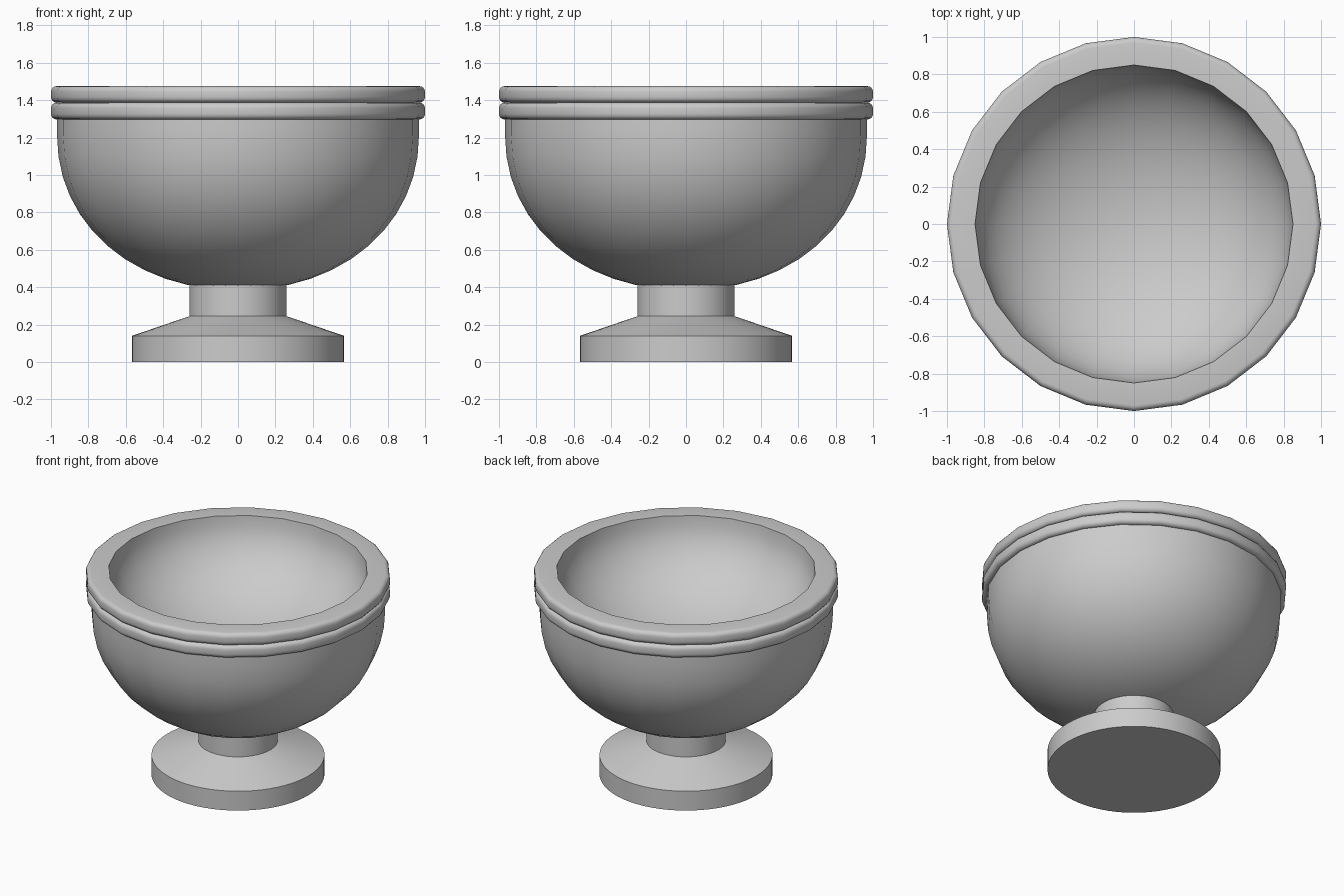
import bpy, bmesh
from math import sin, cos, pi, radians

if "Cube" in bpy.data.objects:
    bpy.data.objects.remove(bpy.data.objects["Cube"])


def lathe(name, profile, sides, angle=30):
    """Revolve an (r, z) profile round z; r = 0 becomes a single pole."""
    bm = bmesh.new()
    rings = []
    for r, z in profile:
        if r < 1e-6:
            rings.append([bm.verts.new((0, 0, z))] * sides)
        else:
            rings.append([bm.verts.new((r * cos(2 * pi * i / sides),
                                        r * sin(2 * pi * i / sides), z))
                          for i in range(sides)])
    for a, b in zip(rings, rings[1:]):
        for i in range(sides):
            j = (i + 1) % sides
            bm.faces.new(list(dict.fromkeys((a[i], a[j], b[j], b[i]))))
    bmesh.ops.recalc_face_normals(bm, faces=bm.faces)
    mesh = bpy.data.meshes.new(name)
    bm.to_mesh(mesh)
    bm.free()
    ob = bpy.data.objects.new(name, mesh)
    bpy.context.collection.objects.link(ob)
    bpy.ops.object.select_all(action='DESELECT')
    ob.select_set(True)
    bpy.context.view_layer.objects.active = ob
    bpy.ops.object.shade_smooth_by_angle(angle=radians(angle))
    return ob


def arc(radius, depth, centre_z, steps, n=2.0):
    """Quarter (super)ellipse from the pole at the bottom out to the equator."""
    pts = []
    for k in range(steps + 1):
        t = pi / 2 * k / steps
        pts.append((radius * sin(t) ** (2 / n),
                    centre_z - depth * max(cos(t), 0) ** (2 / n)))
    return pts


def bead(z0, z1, r_out, c):
    """Rounded outer edge of one rim bead, bottom to top."""
    low = [(r_out - c + c * sin(t), z0 + c - c * cos(t)) for t in (pi / 8 * k for k in range(5))]
    return low + [(r, z0 + z1 - z) for r, z in reversed(low)]


# Foot and stem
lathe("foot_and_stem", [(0, 0), (0.567, 0), (0.567, 0.14), (0.26, 0.245),
                        (0.26, 0.42), (0, 0.42)], 64, 15)

# Bowl: outer shell, two rim beads, flat lip, hollow inside
outer = arc(0.968, 0.8355, 1.22, 12, 2.1) + [(0.968, 1.297)]
inner = list(reversed(arc(0.85, 0.55, 1.475, 12)))
rim = bead(1.297, 1.387, 1.0, 0.03) + bead(1.387, 1.475, 1.0, 0.03)
lathe("bowl", outer + rim + inner, 24, 40)
